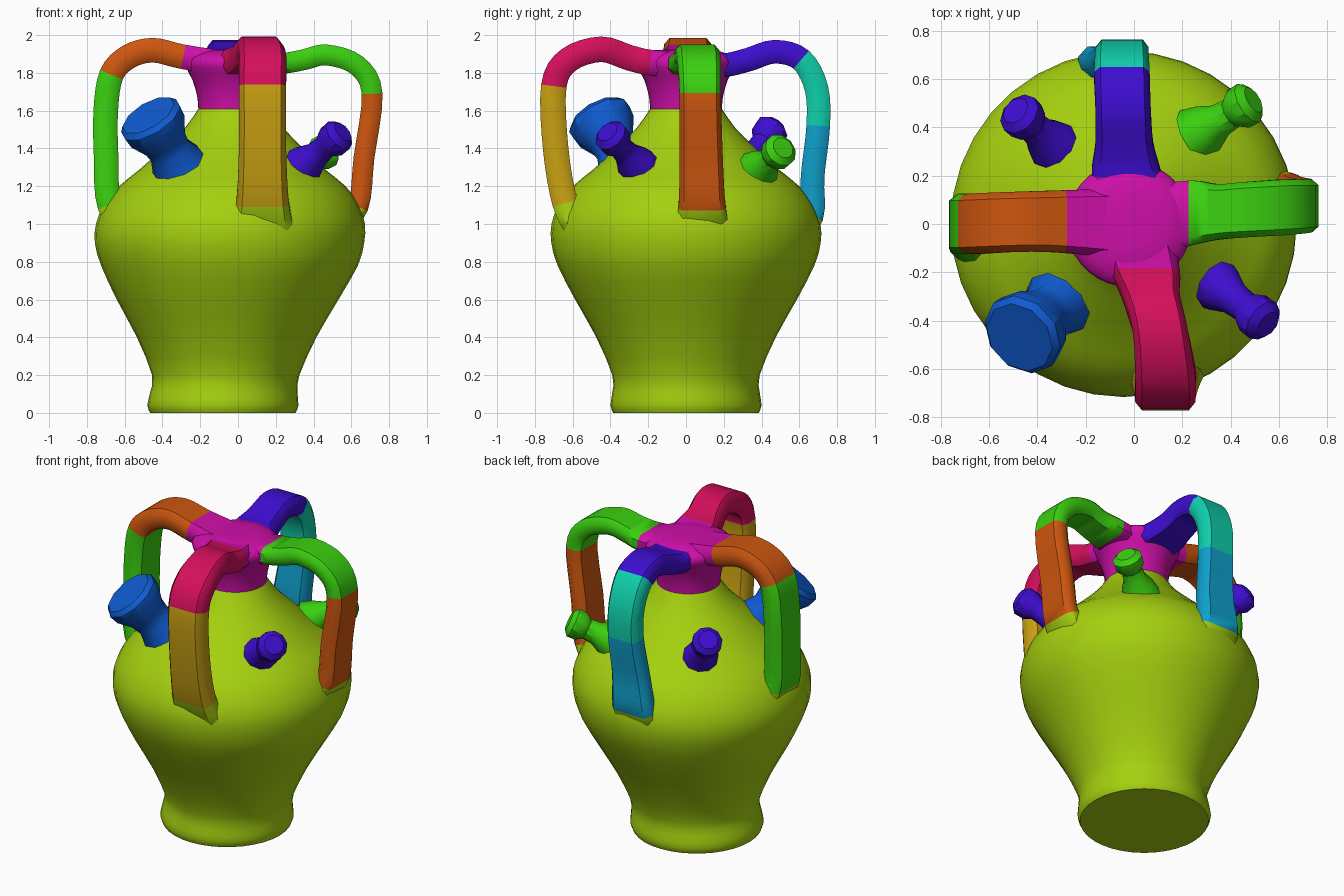
import bpy, bmesh, math
from mathutils import Vector

cube = bpy.data.objects.get("Cube")
if cube:
    bpy.data.objects.remove(cube, do_unlink=True)

# Colours, given as display values and converted to linear
PALETTE = {
    "lime": (165, 208, 15), "magenta": (206, 15, 168), "crimson": (213, 15, 92),
    "gold": (200, 160, 18), "rust": (205, 86, 15), "green": (58, 208, 15),
    "violet": (62, 13, 208), "turquoise": (15, 208, 172), "cyan": (15, 160, 205),
    "blue": (15, 92, 210),
}


def linear(c):
    c /= 255
    return c / 12.92 if c <= 0.04045 else ((c + 0.055) / 1.055) ** 2.4


MATS = {}
for key, rgb in PALETTE.items():
    m = bpy.data.materials.new(key)
    m.use_nodes = True
    col = tuple(linear(c) for c in rgb) + (1.0,)
    m.diffuse_color = col
    m.node_tree.nodes["Principled BSDF"].inputs["Base Color"].default_value = col
    m.roughness = 0.7
    MATS[key] = m


def catmull(pts, steps):
    """Smooth a list of equal-length tuples; keeps every given point."""
    out = []
    for i in range(len(pts) - 1):
        p0, p1 = pts[max(i - 1, 0)], pts[i]
        p2, p3 = pts[i + 1], pts[min(i + 2, len(pts) - 1)]
        for s in range(steps):
            t = s / steps
            out.append(tuple(
                0.5 * (2 * b + (c - a) * t + (2 * a - 5 * b + 4 * c - d) * t * t
                       + (3 * b - a - 3 * c + d) * t ** 3)
                for a, b, c, d in zip(p0, p1, p2, p3)))
    out.append(tuple(pts[-1]))
    return out


def loft(name, rings, colours, angle=40):
    """Skin a list of rings; colours holds one colour name per gap."""
    bm = bmesh.new()
    names = list(dict.fromkeys(colours))
    rows = [[bm.verts.new(p) for p in ring] for ring in rings]
    n = len(rows[0])
    for a, b, colour in zip(rows, rows[1:], colours):
        for k in range(n):
            j = (k + 1) % n
            f = bm.faces.new((a[k], a[j], b[j], b[k]))
            f.material_index = names.index(colour)
    bm.faces.new(rows[0]).material_index = names.index(colours[0])
    bm.faces.new(rows[-1]).material_index = names.index(colours[-1])
    bmesh.ops.recalc_face_normals(bm, faces=bm.faces)
    me = bpy.data.meshes.new(name)
    bm.to_mesh(me)
    bm.free()
    for c in names:
        me.materials.append(MATS[c])
    ob = bpy.data.objects.new(name, me)
    bpy.context.collection.objects.link(ob)
    bpy.ops.object.select_all(action="DESELECT")
    ob.select_set(True)
    bpy.context.view_layer.objects.active = ob
    bpy.ops.object.shade_smooth_by_angle(angle=math.radians(angle))
    return ob


def circle(centre, radius, u, v, sides):
    return [centre + radius * (math.cos(a) * u + math.sin(a) * v)
            for a in (2 * math.pi * k / sides for k in range(sides))]


X, Y, Z = Vector((1, 0, 0)), Vector((0, 1, 0)), Vector((0, 0, 1))


def lathe(name, profile, colour, steps):
    """Profile points are (radius, height, centre x)."""
    rows = catmull(profile, steps)
    rings = [circle(Vector((cx, 0, z)), r, X, Y, 36) for r, z, cx in rows]
    return loft(name, rings, [colour] * (len(rings) - 1))


# Jar body and the funnel-shaped hub on its neck
lathe("jar_body", [
    (.385, .0, -.08), (.40, .04, -.08), (.39, .11, -.075), (.39, .2, -.065),
    (.475, .4, -.06), (.587, .6, -.055), (.68, .78, -.045), (.713, .9, -.045),
    (.712, 1.0, -.04), (.675, 1.1, -.035), (.60, 1.2, -.03), (.49, 1.29, -.03),
    (.36, 1.41, -.025), (.26, 1.51, -.02), (.19, 1.61, -.02)], "lime", 2)
lathe("neck_hub", [
    (.19, 1.6, -.02), (.195, 1.67, -.02), (.22, 1.76, -.02), (.255, 1.83, -.02),
    (.25, 1.88, -.02), (.16, 1.92, -.02), (.03, 1.925, -.02)], "magenta", 2)


def handle(name, out, side, thick, pts):
    """Points are (distance out, sideways, height, width, colour after it)."""
    steps = 4
    rows = catmull([p[:4] for p in pts], steps)
    colours = [p[4] for p in pts[:-1] for _ in range(steps)]
    rings = []
    for i, (r, s, z, w) in enumerate(rows):
        a, b = rows[max(i - 1, 0)], rows[min(i + 1, len(rows) - 1)]
        tangent = (out * (b[0] - a[0]) + Z * (b[2] - a[2])).normalized()
        normal = tangent.cross(side).normalized()
        c = out * r + side * s + Z * z
        h, t = w / 2, thick / 2
        # Flat strap section with bevelled corners
        section = [(h, -.5 * t), (h, .5 * t), (.78 * h, t), (-.78 * h, t),
                   (-h, .5 * t), (-h, -.5 * t), (-.78 * h, -t), (.78 * h, -t)]
        rings.append([c + side * u + normal * v for u, v in section])
    loft(name, rings, colours, 45)


# Four arched strap handles from the shoulder to the hub
handle("front_handle", -Y, X, .135, [
    (.56, .13, .95, .36, "lime"), (.64, .13, 1.11, .28, "gold"),
    (.69, .13, 1.4, .25, "gold"), (.70, .13, 1.73, .25, "crimson"),
    (.62, .13, 1.87, .25, "crimson"), (.45, .11, 1.925, .23, "crimson"),
    (.3, .07, 1.88, .24, "crimson"), (.19, .045, 1.855, .29, "magenta"),
    (0, 0, 1.84, .3, "magenta")])
handle("left_handle", X, Y, .11, [
    (.52, .085, .95, .32, "lime"), (.635, .085, 1.09, .25, "rust"),
    (.667, .08, 1.35, .23, "rust"), (.71, .075, 1.69, .22, "green"),
    (.63, .07, 1.84, .23, "green"), (.47, .06, 1.895, .23, "green"),
    (.35, .05, 1.87, .23, "green"), (.23, .045, 1.85, .27, "magenta"),
    (0, 0, 1.84, .3, "magenta")])
handle("back_handle", Y, X, .125, [
    (.56, -.08, .9, .32, "lime"), (.665, -.09, 1.04, .28, "cyan"),
    (.67, -.07, 1.25, .24, "cyan"), (.70, -.05, 1.52, .22, "turquoise"),
    (.69, -.05, 1.72, .22, "turquoise"), (.61, -.05, 1.87, .23, "violet"),
    (.47, -.045, 1.912, .23, "violet"), (.33, -.04, 1.87, .24, "violet"),
    (.2, -.03, 1.84, .29, "magenta"), (0, 0, 1.83, .3, "magenta")])
handle("right_handle", -X, Y, .13, [
    (.56, -.01, .92, .34, "lime"), (.68, -.02, 1.1, .27, "green"),
    (.698, -.01, 1.35, .25, "green"), (.70, 0, 1.6, .25, "green"),
    (.67, 0, 1.79, .25, "rust"), (.58, .005, 1.885, .25, "rust"),
    (.45, .01, 1.92, .25, "rust"), (.29, .01, 1.885, .26, "magenta"),
    (0, 0, 1.84, .3, "magenta")])


def spout(name, base, tip, profile, colour):
    """Profile points are (fraction along the axis, radius)."""
    base, tip = Vector(base), Vector(tip)
    axis = (tip - base).normalized()
    u = axis.cross(Z).normalized()
    v = axis.cross(u)
    rings = [circle(base.lerp(tip, t), r, u, v, 10) for t, r in profile]
    loft(name, rings, [colour] * (len(rings) - 1), 35)


# One wide filling spout and three small pouring spouts
spout("filling_spout", (-.29, -.30, 1.27), (-.475, -.47, 1.575),
      [(-.1, .17), (.15, .15), (.38, .115), (.55, .125), (.78, .172),
       (.93, .178), (1, .155)], "blue")
SMALL = [(-.2, .12), (.1, .10), (.35, .07), (.6, .064), (.75, .09),
         (.97, .092), (1.08, .06)]
for name, base, tip, colour in [
        ("front_left_spout", (.35, -.26, 1.31), (.54, -.405, 1.475), "violet"),
        ("back_left_spout", (.29, .39, 1.29), (.48, .505, 1.395), "green"),
        ("back_right_spout", (-.34, .33, 1.32), (-.48, .46, 1.51), "violet")]:
    spout(name, base, tip, SMALL, colour)
